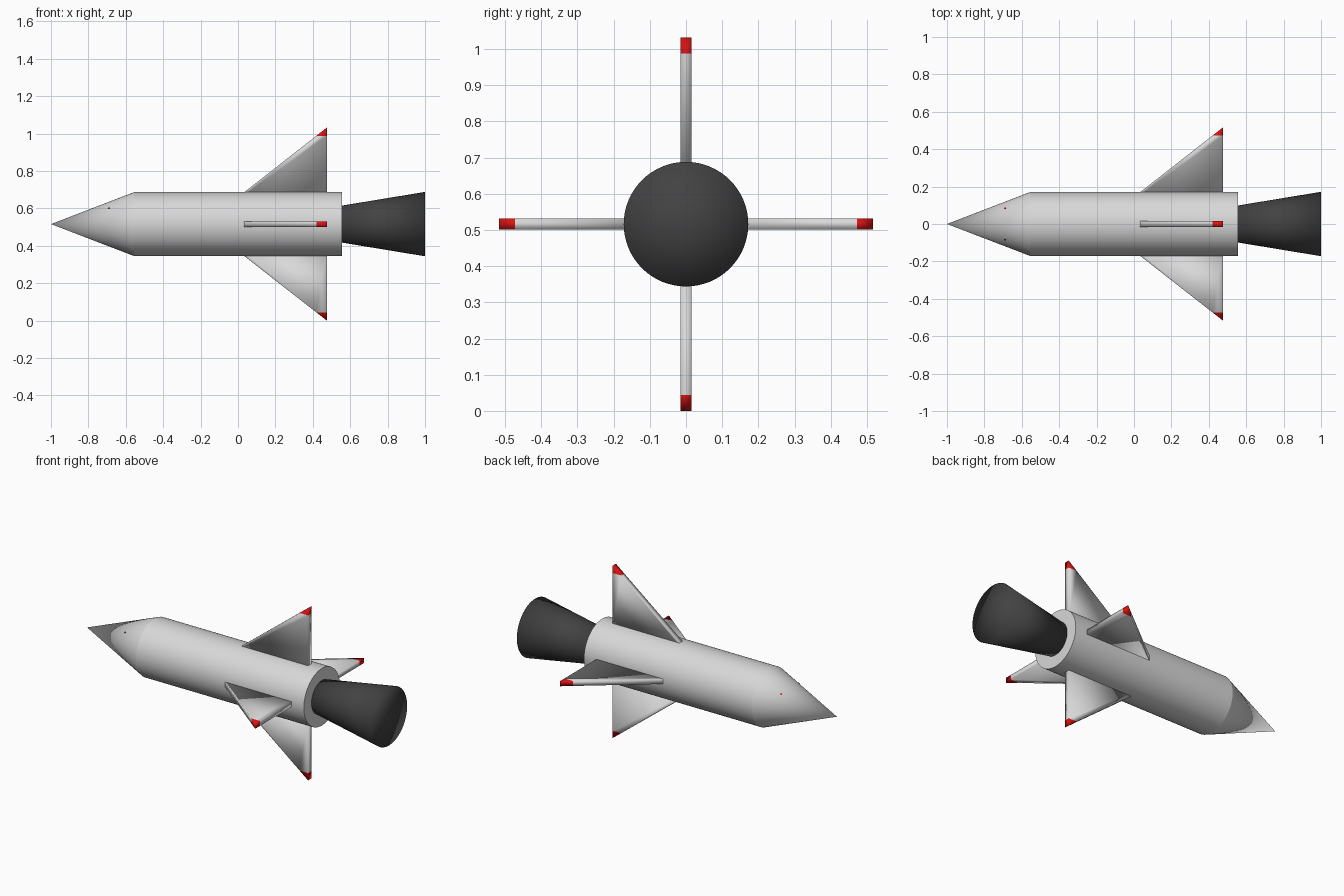
import bpy, bmesh, math
from mathutils import Vector, Matrix

if "Cube" in bpy.data.objects:
    bpy.data.objects.remove(bpy.data.objects["Cube"])

CZ = 0.516          # height of the long axis
TIP = 0.516         # fin reach from the axis


def material(name, rgb):
    m = bpy.data.materials.new(name)
    m.diffuse_color = (*rgb, 1)
    m.use_nodes = True
    m.node_tree.nodes["Principled BSDF"].inputs["Base Color"].default_value = m.diffuse_color
    return m


GREY = material("light grey", (0.69, 0.69, 0.69))
DARK = material("dark grey", (0.055, 0.055, 0.055))
RED = material("red", (0.70, 0.006, 0.006))


def add_object(name, bm, mats, smooth_all=False):
    bmesh.ops.recalc_face_normals(bm, faces=bm.faces)
    me = bpy.data.meshes.new(name)
    bm.to_mesh(me)
    bm.free()
    for m in mats:
        me.materials.append(m)
    ob = bpy.data.objects.new(name, me)
    bpy.context.collection.objects.link(ob)
    bpy.ops.object.select_all(action='DESELECT')
    bpy.context.view_layer.objects.active = ob
    ob.select_set(True)
    if smooth_all:
        bpy.ops.object.shade_smooth()
    else:
        bpy.ops.object.shade_smooth_by_angle(angle=math.radians(20))
    return ob


def tapered(name, x0, x1, r0, r1, mat, smooth_all=False):
    """Closed cone or cylinder along x."""
    bm = bmesh.new()
    place = Matrix.Translation(((x0 + x1) / 2, 0, CZ)) @ Matrix.Rotation(math.pi / 2, 4, 'Y')
    bmesh.ops.create_cone(bm, cap_ends=True, cap_tris=True, segments=64,
                          radius1=r0, radius2=r1, depth=x1 - x0, matrix=place)
    bmesh.ops.remove_doubles(bm, verts=bm.verts, dist=1e-5)
    return add_object(name, bm, [mat], smooth_all)


# Hull and engine
tapered("nose_cone", -1.0, -0.555, 0.0, 0.171, GREY)
tapered("body", -0.555, 0.556, 0.171, 0.171, GREY)
tapered("nozzle", 0.55, 1.0, 0.098, 0.172, DARK, True)

# Four triangular fins with red tips
for i, side in enumerate(("top", "front", "bottom", "back")):
    bm = bmesh.new()
    outline = [(0.03, 0.168), (0.03, 0.15), (0.475, 0.15), (0.475, TIP)]
    face = bm.faces.new([bm.verts.new((x, -0.015, r)) for x, r in outline])
    ext = bmesh.ops.extrude_face_region(bm, geom=[face])
    bmesh.ops.translate(bm, vec=(0, 0.03, 0),
                        verts=[v for v in ext["geom"] if isinstance(v, bmesh.types.BMVert)])
    bmesh.ops.bisect_plane(bm, geom=bm.verts[:] + bm.edges[:] + bm.faces[:],
                           plane_co=(0, 0, 0.472), plane_no=(0, 0, 1))
    for f in bm.faces:
        f.material_index = int(f.calc_center_median().z > 0.472)
    bmesh.ops.transform(bm, verts=bm.verts, matrix=Matrix.Translation((0, 0, CZ))
                        @ Matrix.Rotation(i * math.pi / 2, 4, 'X'))
    add_object("fin_" + side, bm, [GREY, RED], True)

# Two tiny marks on the upper nose
for name, s, mat in (("nose_mark_back", 1, RED), ("nose_mark_front", -1, DARK)):
    normal = Vector((-0.36, s * 0.66, 0.66)).normalized()
    bm = bmesh.new()
    place = (Matrix.Translation((-0.69, s * 0.084, CZ + 0.084))
             @ normal.to_track_quat('Z', 'Y').to_matrix().to_4x4()
             @ Matrix.Diagonal((0.01, 0.01, 0.004, 1)))
    bmesh.ops.create_cube(bm, size=1, matrix=place)
    add_object(name, bm, [mat])
